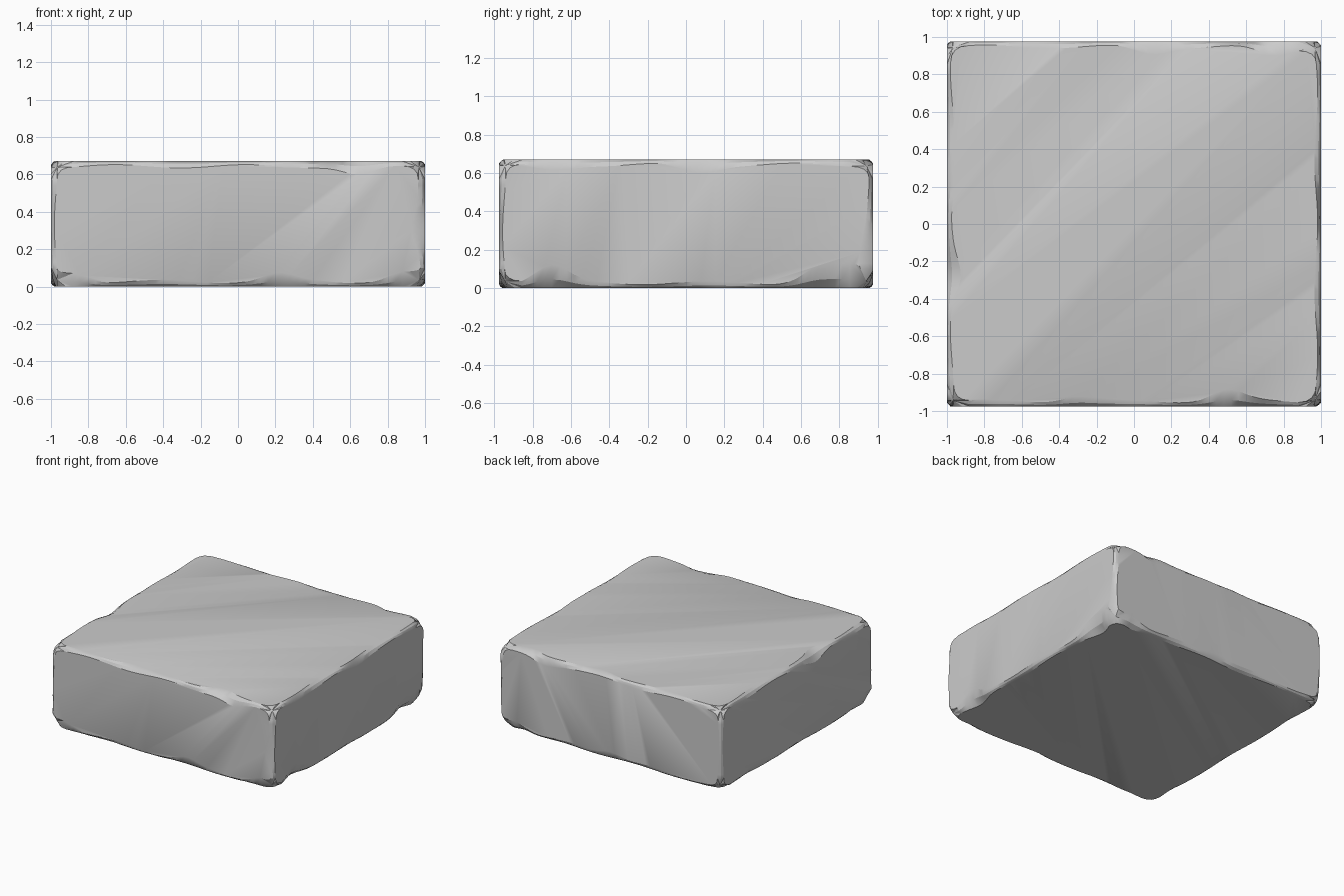
import bpy, bmesh, math
from mathutils import Vector

if "Cube" in bpy.data.objects:
    bpy.data.objects.remove(bpy.data.objects["Cube"])

HALF = Vector((1.0, 0.975, 0.335))
COUNT = (44, 44, 16)         # samples along edges of each axis
CORNER = (0.12, 0.12, 0.10)  # length reserved for rounded corners
FACE = {"F": (1, -1), "B": (1, 1), "L": (0, -1), "R": (0, 1), "T": (2, 1), "D": (2, -1)}

# Larger chips: face + neighbouring face -> position along the edge, depth
CHIPS = {
    "FT": [(.65, .05)], "FD": [(-.9, .05), (.22, .04), (.9, .05)], "FR": [(-.04, .05)],
    "RT": [(-.7, .03), (.07, .04)], "RD": [(-.7, .09), (.7, .08), (.88, .08)], "RB": [(-.2, .04)],
    "TF": [(-.3, .03), (.5, .06)], "TB": [(.1, .04), (.75, .05)], "TL": [(-.28, .04), (.2, .02)],
    "BT": [(.6, .04)], "BD": [(0, .04), (.85, .05)],
    "LT": [(-.25, .05)], "LD": [(-.85, .07), (.5, .04)],
    "DR": [(-.65, .04), (.75, .05)], "DB": [(.8, .04)],
}


def width(pair, t):
    """Wear width: a gentle wave along the edge plus local chips."""
    phase = ord(pair[0]) * 1.7 + ord(pair[1]) * 2.3
    wave = .027 + .009 * math.sin(9 * t + phase)
    return wave + sum(d * math.exp(-((t - p) / .12) ** 2) for p, d in CHIPS.get(pair, []))


def samples(axis):
    reach, n = HALF[axis] - CORNER[axis], COUNT[axis]
    return [-reach + 2 * reach * i / n for i in range(n + 1)]


def edge_point(f, g, t, inset_g=0.0):
    p = Vector((t, t, t))
    for name, inset in ((f, 0.0), (g, inset_g)):
        axis, sign = FACE[name]
        p[axis] = sign * (HALF[axis] - inset)
    return p


def end(table, f, g, h):
    return table[f + g][-1 if FACE[h][1] > 0 else 0]


def neighbours(f):
    return [g for g in FACE if FACE[g][0] != FACE[f][0]]


# Outline rows of every flat face
bm = bmesh.new()
rows = {}
for f in FACE:
    for g in neighbours(f):
        axis = 3 - FACE[f][0] - FACE[g][0]
        rows[f + g] = [bm.verts.new(edge_point(f, g, t, width(f + g, t))) for t in samples(axis)]

# Worn edge strips, slightly rounded along their middle
mids = {}
for f in FACE:
    for g in neighbours(f):
        if f < g:
            axis = 3 - FACE[f][0] - FACE[g][0]
            a, b = rows[f + g], rows[g + f]
            m = [bm.verts.new((va.co + vb.co) * .37 + edge_point(f, g, t) * .26)
                 for va, vb, t in zip(a, b, samples(axis))]
            mids[f + g] = mids[g + f] = m
            for p, q in ((a, m), (m, b)):
                for i in range(len(p) - 1):
                    bm.faces.new((p[i], p[i + 1], q[i + 1], q[i]))

# Rounded points on each face corner
arcs = {}
for f in FACE:
    for g in neighbours(f):
        for h in neighbours(f):
            if FACE[g][0] < FACE[h][0]:
                p, q = end(rows, f, g, h).co, end(rows, f, h, g).co
                tip = p.copy()
                tip[FACE[h][0]] = q[FACE[h][0]]
                pts = [bm.verts.new(p * (1 - s) ** 2 + tip * 2 * s * (1 - s) + q * s * s)
                       for s in (.25, .5, .75)]
                arcs[f + g + h], arcs[f + h + g] = pts, pts[::-1]

# Flat faces of the block
for f in FACE:
    ring = sorted(neighbours(f), key=lambda g: (FACE[g][1], FACE[g][0]))
    loop = []
    for i, g in enumerate(ring):
        nxt = ring[(i + 1) % 4]
        row = rows[f + g]
        loop += row if FACE[nxt][1] > 0 else row[::-1]
        loop += arcs[f + g + nxt]
    bm.faces.new(loop)

# Worn corners
for x in "LR":
    for y in "FB":
        for z in "DT":
            loop = []
            for f, g, h in ((x, y, z), (z, x, y), (y, z, x)):
                loop += [end(rows, f, g, h)] + arcs[f + g + h]
                loop += [end(rows, f, h, g), end(mids, f, h, g)]
            tip = Vector((0, 0, 0))
            for n in (x, y, z):
                tip[FACE[n][0]] = FACE[n][1] * (HALF[FACE[n][0]] - .03)
            mean = sum((v.co for v in loop), Vector()) / len(loop)
            centre = bm.verts.new(tip * .8 + mean * .2)
            for i, v in enumerate(loop):
                bm.faces.new((v, loop[(i + 1) % len(loop)], centre))

# Stone block object
bmesh.ops.recalc_face_normals(bm, faces=bm.faces)
bmesh.ops.translate(bm, verts=bm.verts, vec=(0, 0, HALF.z))
mesh = bpy.data.meshes.new("stone_block")
bm.to_mesh(mesh)
bm.free()
block = bpy.data.objects.new("stone_block", mesh)
bpy.context.collection.objects.link(block)
bpy.context.view_layer.objects.active = block
block.select_set(True)
bpy.ops.object.shade_smooth_by_angle(angle=math.radians(25))
